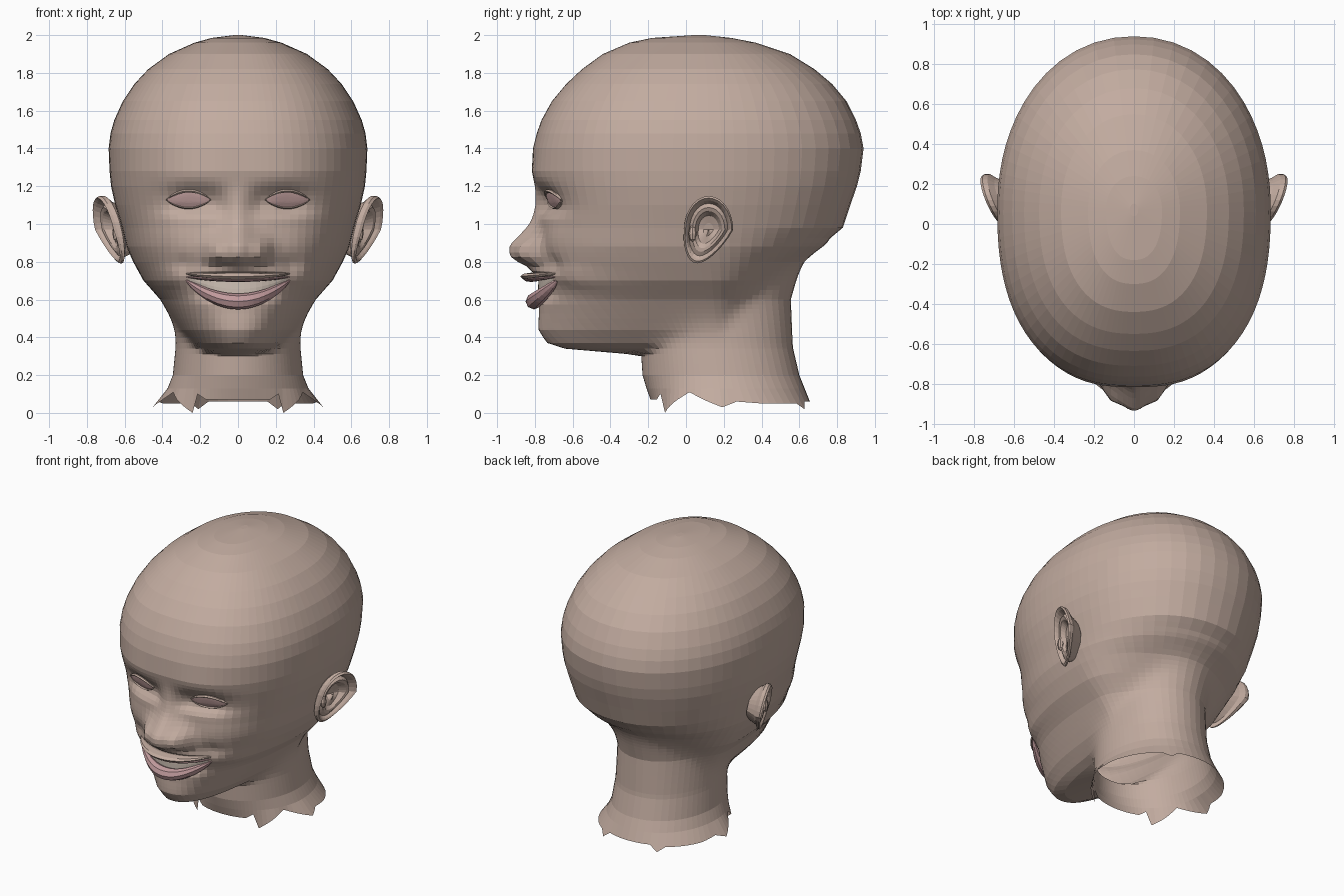
import bpy, bmesh
from math import sin, cos, pi, exp, sqrt

default = bpy.data.objects.get("Cube")
if default:
    bpy.data.objects.remove(default, do_unlink=True)


def material(name, r, g, b):
    mat = bpy.data.materials.new(name)
    mat.use_nodes = True
    mat.diffuse_color = (r, g, b, 1)
    shader = mat.node_tree.nodes["Principled BSDF"]
    shader.inputs["Base Color"].default_value = (r, g, b, 1)
    shader.inputs["Roughness"].default_value = .8
    return mat


SKIN = material("skin", .54, .41, .35)
LIP = material("lip pink", .54, .33, .34)
EYE = material("eye pink", .60, .39, .38)
TEETH = material("teeth ivory", .62, .53, .46)


def loft(name, rows, mat, closed=True):
    """Skin a list of equally long point rows with quads."""
    bm = bmesh.new()
    grid = [[bm.verts.new(p) for p in row] for row in rows]
    count = len(rows[0])
    for a, b in zip(grid, grid[1:]):
        for i in range(count if closed else count - 1):
            j = (i + 1) % count
            bm.faces.new((a[i], a[j], b[j], b[i]))
    bmesh.ops.remove_doubles(bm, verts=bm.verts, dist=.0002)
    bmesh.ops.recalc_face_normals(bm, faces=bm.faces)
    mesh = bpy.data.meshes.new(name)
    bm.to_mesh(mesh)
    bm.free()
    mesh.materials.append(mat)
    obj = bpy.data.objects.new(name, mesh)
    bpy.context.collection.objects.link(obj)
    return obj


def lerp_table(table, key):
    """Linear lookup in a table whose first column is the key."""
    if key <= table[0][0]:
        return table[0][1:]
    for a, b in zip(table, table[1:]):
        if key <= b[0]:
            t = (key - a[0]) / (b[0] - a[0])
            return [p + (q - p) * t for p, q in zip(a[1:], b[1:])]
    return table[-1][1:]


# Skull and jaw outline: height, front, back, half width
SKULL = [
    (.3, 0, .2, .05), (.312, -.31, .2, .12), (.34, -.64, .2, .19),
    (.37, -.73, .21, .24), (.44, -.77, .25, .305), (.5, -.775, .3, .345),
    (.6, -.78, .38, .41), (.7, -.78, .47, .5), (.8, -.77, .58, .555),
    (.88, -.77, .71, .59), (.98, -.77, .83, .615), (1.1, -.775, .87, .65),
    (1.2, -.795, .905, .672), (1.28, -.815, .925, .68), (1.4, -.81, .94, .685),
    (1.48, -.79, .925, .675), (1.55, -.765, .9, .655), (1.65, -.71, .85, .61),
    (1.74, -.635, .775, .55), (1.82, -.55, .68, .475), (1.9, -.44, .55, .365),
    (1.96, -.3, .37, .23), (1.985, -.18, .24, .14), (2, .04, .1, .02)]

# Neck outline in the same form
NECK = [
    (0, -.16, .68, .48), (.1, -.2, .64, .385), (.2, -.23, .6, .345),
    (.35, -.24, .565, .33), (.6, -.2, .555, .325), (.8, -.1, .61, .34),
    (.9, 0, .66, .34), (1, .05, .1, .02)]

# Face relief: side offset, height, spread across, up, down, forward amount
RELIEF = [
    (0, .87, .11, .1, .09, .165),       # nose tip
    (.125, .86, .055, .06, .065, .07),  # nostril wing
    (0, 1.04, .06, .12, .1, .03),       # nose bridge
    (.25, 1.12, .14, .08, .07, -.055),  # eye socket
    (.12, 1.12, .05, .06, .06, -.02),   # inner eye corner
    (.24, 1.24, .16, .06, .06, .01),    # brow
    (.36, .9, .14, .1, .1, .02),        # cheek
    (.37, .73, .07, .07, .07, .025),    # smile cheek beside the mouth
    (.28, .79, .05, .05, .05, -.02),    # smile fold
    (0, .745, .18, .04, .02, .04),      # upper lip mound
    (0, .66, .2, .05, .06, -.07),       # mouth hollow
    (0, .44, .15, .07, .07, .01)]       # chin


def centre(z):
    return .07 + .15 * max(0, .9 - z)


def relief(x, z):
    total = 0
    for cx, cz, sx, up, down, amount in RELIEF:
        dx = (abs(x) - cx) / sx
        fall = ((z - cz) / up) ** 2 if z > cz else ((z - cz) / down) ** 4
        total += amount * exp(-dx * dx - fall)
    return total


def base_y(x, z):
    """Smooth front of the face before relief."""
    front, back, width = lerp_table(SKULL, z)
    c = centre(z)
    return c - (c - front) * max(0, 1 - abs(x / width) ** 2.4) ** (1 / 2.4)


def face_y(x, z):
    return base_y(x, z) - relief(x, z)


def reach(table, z, s, c, power):
    """Distance from the centre line to an outline in direction (s, -c)."""
    front, back, width = lerp_table(table, z)
    mid = centre(z)
    depth = (mid - front) if c > 0 else (back - mid)
    n = power if c > 0 else 2.1
    return (abs(s / width) ** n + abs(c / max(depth, .01)) ** n) ** (-1 / n)


HALF = 40


def head_point(i, z):
    """Point on the head at column i, counted from the front both ways."""
    side = 1 if i >= 0 else -1
    a = pi * (abs(i) / HALF) ** 1.5
    s, c = sin(a), cos(a)
    # soft union of the skull and the neck
    blend = reach(SKULL, z, s, c, 2.4) ** 12 + reach(NECK, z, s, c, 2) ** 12
    r = blend ** (1 / 12)
    x, y = side * r * s, centre(z) - r * c
    if c > 0:
        y -= relief(x, z) * min(1, 3 * c)
    return x, y, z


# Head and neck, with a ragged open lower edge
RAGGED = [(0, .07), (11, .07), (13, .1), (14, 0), (20, .11), (25, .03), (27, .06),
          (30, .05), (35, .05), (36, .02), (37, .06), (HALF, .06)]
columns = range(-HALF + 1, HALF + 1)
heights = [.2, .26] + [row[0] for row in SKULL]
fine = [.4 + .025 * k for k in range(36)]
heights += [z for z in fine if all(abs(z - h) > .01 for h in heights)]
rows = [[head_point(i, lerp_table(RAGGED, abs(i))[0]) for i in columns],
        [head_point(i, .13) for i in columns]]
rows += [[head_point(i, z) for i in columns] for z in sorted(heights)]
rows.append([(0, .07, 2)] * len(columns))
loft("head_and_neck", rows, SKIN)


def tube(name, path, depth, height, mat, steps=20, sides=8):
    """Tapered roll following path(u) for u from -1 to 1."""
    rings = []
    for k in range(steps + 1):
        u = 2 * k / steps - 1
        x, y, z = path(u)
        taper = max(.12, sqrt(max(0, 1 - u * u)))
        rings.append([(x, y + depth * taper * cos(2 * pi * j / sides),
                       z + height * taper * sin(2 * pi * j / sides))
                      for j in range(sides)])
    return loft(name, rings, mat)


# Mouth
def lower_z(u):
    return .59 + .11 * u * u


def upper_z(u):
    return .722 + .015 * u * u


def mouth_path(height, forward):
    def path(u):
        x, z = .275 * u, height(u)
        return x, base_y(x, z) - forward * (1 - 1.1 * u * u), z
    return path


tube("lower_lip", mouth_path(lower_z, .025), .045, .042, LIP)
tube("upper_lip_ridge", mouth_path(upper_z, .045), .055, .02, SKIN)
tube("upper_lip", mouth_path(lambda u: upper_z(u) - .017, .04), .04, .012, LIP)
teeth_rows = []
for k in range(17):
    u = .95 * (k / 8 - 1)
    low, high = lower_z(u), max(upper_z(u), lower_z(u) + .01)
    teeth_rows.append([(.27 * u, base_y(.27 * u, z) - .003, z)
                       for z in (low, (low + high) / 2, high)])
loft("teeth", teeth_rows, TEETH, closed=False)


# Eyes and eyelids
def make_eye(side, label):
    cx, cz = side * .262, 1.128
    disc = []
    for k in range(6):
        r = k / 5
        ring = []
        for j in range(20):
            a = 2 * pi * j / 20
            x = cx + .112 * r * cos(a)
            z = cz + .042 * r * sin(a)
            ring.append((x, face_y(x, z) - .01 - .016 * (1 - r * r), z))
        disc.append(ring)
    loft(label + "_eye", disc, EYE)
    for lid, rise, thick in (("upper", .047, .01), ("lower", -.044, .006)):
        def path(u):
            x, z = cx + .12 * u, cz + rise * (1 - u * u)
            return x, face_y(x, z) - .006, z
        tube(label + "_" + lid + "_eyelid", path, .018, thick, SKIN, 14, 6)


# Ears: cupped front with a raised rim, closed by a back shell
CUP = [(0, -.05), (.2, -.05), (.42, -.042), (.55, -.004), (.66, .002), (.78, -.02),
       (.87, .012), (.94, .024), (1, .01), (1, -.015), (.85, -.04), (.65, -.1)]


def make_ear(side, label):
    rings = []
    for r, out in CUP:
        ring = []
        for j in range(28):
            a = 2 * pi * j / 28
            low = max(0, -sin(a))
            y = .12 + .13 * r * cos(a) * (1 - .25 * low) - .06 * r * low
            z = .97 + .178 * r * sin(a)
            lift = out * (1 - .6 * low) if out > -.06 else out
            x = .68 + .4 * (y - .11) + .22 * (z - .97) + lift
            ring.append((side * x, y, z))
        rings.append(ring)
    loft(label + "_ear", rings, SKIN)

    # Small flap in front of the ear opening
    flap = []
    for k in range(5):
        t = pi * k / 4
        flap.append([(side * (.645 + .02 * sin(t) * cos(b)),
                      .035 + .022 * sin(t) * sin(b), .95 - .045 * cos(t))
                     for b in (2 * pi * j / 8 for j in range(8))])
    loft(label + "_ear_flap", flap, SKIN)


for side, label in ((1, "left"), (-1, "right")):
    make_eye(side, label)
    make_ear(side, label)
